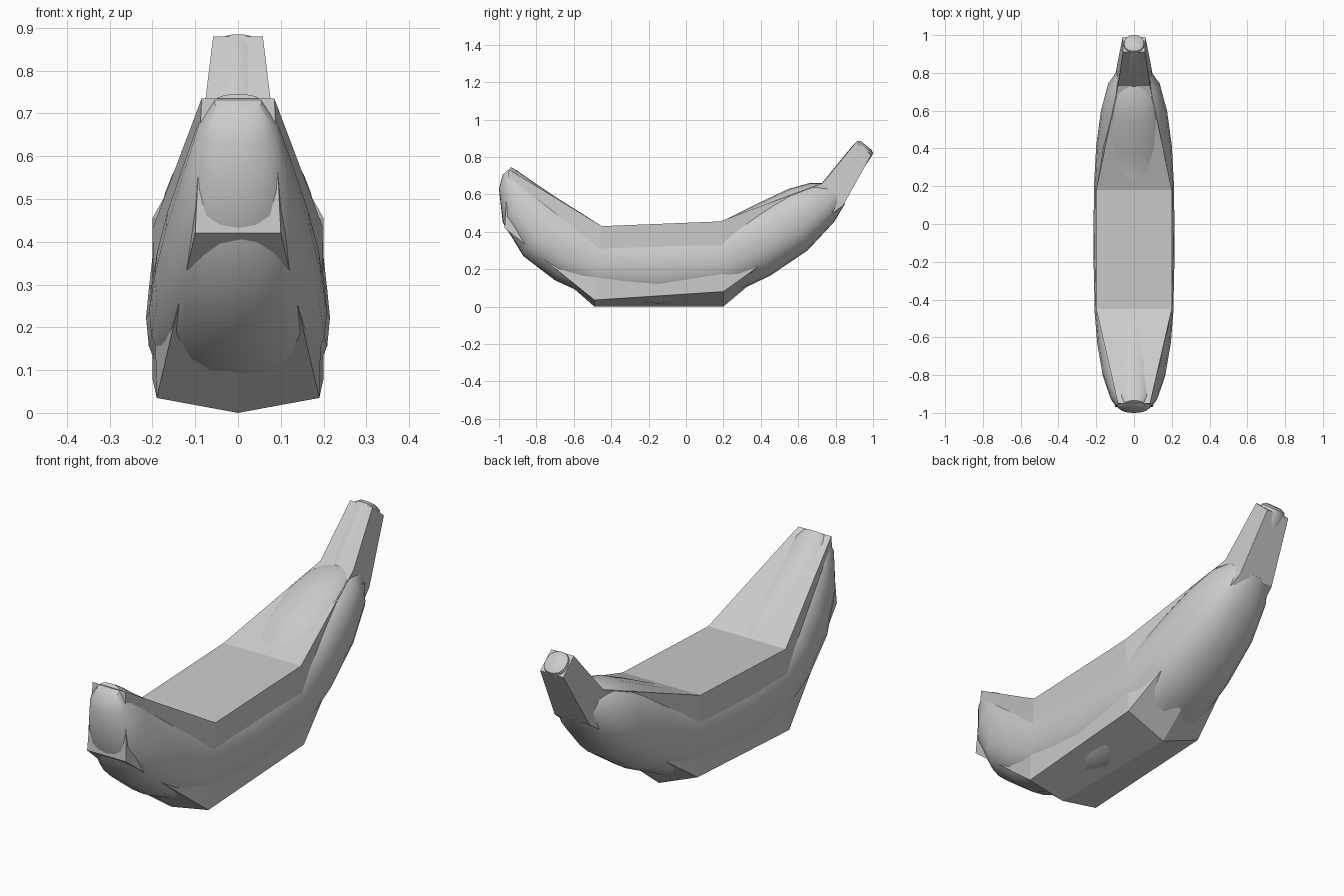
import bpy, bmesh, math
from mathutils import Vector

if "Cube" in bpy.data.objects:
    bpy.data.objects.remove(bpy.data.objects["Cube"])


def make_mesh(name, rings, inward=False, smooth=None):
    """Skin a list of rings and cap both ends."""
    bm = bmesh.new()
    loops = [[bm.verts.new(p) for p in ring] for ring in rings]
    n = len(loops[0])
    for a, b in zip(loops, loops[1:]):
        for i in range(n):
            j = (i + 1) % n
            bm.faces.new((a[i], a[j], b[j], b[i]))
    bm.faces.new(loops[0])
    bm.faces.new(loops[-1])
    bmesh.ops.recalc_face_normals(bm, faces=bm.faces)
    if inward:
        bmesh.ops.reverse_faces(bm, faces=bm.faces)
    me = bpy.data.meshes.new(name)
    bm.to_mesh(me)
    bm.free()
    ob = bpy.data.objects.new(name, me)
    bpy.context.collection.objects.link(ob)
    if smooth:
        bpy.ops.object.select_all(action='DESELECT')
        bpy.context.view_layer.objects.active = ob
        ob.select_set(True)
        bpy.ops.object.shade_smooth_by_angle(angle=math.radians(smooth))
    return ob


def oval(ty, tz, by, bz, w, power=2.3, sides=24):
    """Rounded section spanning from a top point to a bottom point."""
    top, bot = Vector((0, ty, tz)), Vector((0, by, bz))
    mid, half = (top + bot) / 2, (top - bot) / 2
    ring = []
    for i in range(sides):
        a = 2 * math.pi * i / sides
        c, s = math.cos(a), math.sin(a)
        u = math.copysign(abs(c) ** (2 / power), c)
        v = math.copysign(abs(s) ** (2 / power), s)
        ring.append(mid + half * v + Vector((w * u, 0, 0)))
    return ring


# curved fruit body, tip to stem end
body = [
    (-0.935, 0.745, -0.98, 0.705, 0.055),
    (-0.90, 0.725, -1.00, 0.63, 0.09),
    (-0.80, 0.655, -0.98, 0.45, 0.130),
    (-0.68, 0.575, -0.87, 0.27, 0.170),
    (-0.56, 0.50, -0.70, 0.14, 0.195),
    (-0.45, 0.43, -0.49, 0.045, 0.208),
    (-0.15, 0.435, -0.15, 0.01, 0.215),
    (0.18, 0.45, 0.22, 0.055, 0.212),
    (0.38, 0.55, 0.45, 0.165, 0.200),
    (0.55, 0.63, 0.65, 0.30, 0.175),
    (0.66, 0.66, 0.79, 0.45, 0.140),
    (0.73, 0.66, 0.85, 0.55, 0.090),
]
make_mesh("fruit_body", [oval(*s) for s in body], smooth=40)

# stem with a slightly rounded cut end
stem = [
    (0.70, 0.62, 0.82, 0.54, 0.080),
    (0.735, 0.67, 0.85, 0.59, 0.075),
    (0.89, 0.86, 0.99, 0.80, 0.060),
    (0.915, 0.885, 1.00, 0.82, 0.052),
    (0.935, 0.885, 0.99, 0.84, 0.035),
]
make_mesh("stem", [oval(*s) for s in stem], smooth=40)

# faceted backing shell, faces turned inward, corners just outside the body
shell = [  # top y, z, half width; bottom y, z, half width; keel z
    (-0.95, 0.735, 0.085, -0.97, 0.42, 0.10, 0.42),
    (-0.45, 0.43, 0.20, -0.49, 0.035, 0.19, 0.0),
    (0.18, 0.455, 0.20, 0.20, 0.08, 0.20, 0.0),
    (0.73, 0.66, 0.085, 0.84, 0.54, 0.09, 0.54),
    (0.91, 0.88, 0.058, 0.99, 0.81, 0.06, 0.81),
]
rings = [[(tw, ty, tz), (-tw, ty, tz), (-bw, by, bz), (0, by, kz), (bw, by, bz)]
         for ty, tz, tw, by, bz, bw, kz in shell]
make_mesh("backing_shell", rings, inward=True)
